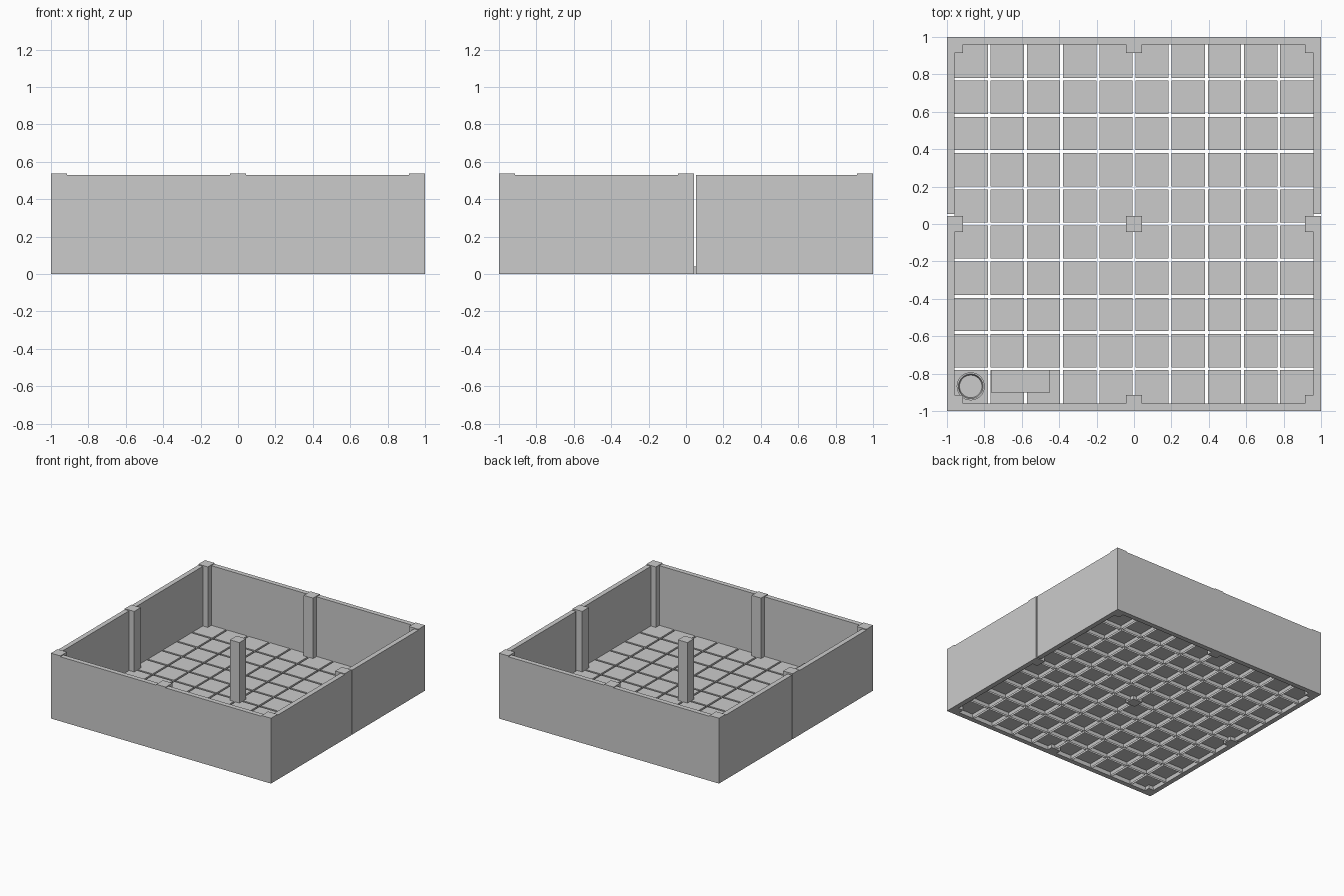
import bpy, bmesh, math
from mathutils import Matrix, Vector

cube = bpy.data.objects.get("Cube")
if cube:
    bpy.data.objects.remove(cube, do_unlink=True)

grey = bpy.data.materials.new("concrete_grey")
grey.use_nodes = True
grey.diffuse_color = (0.6, 0.6, 0.6, 1)
grey.node_tree.nodes["Principled BSDF"].inputs["Base Color"].default_value = (0.6, 0.6, 0.6, 1)


def finish(name, bm):
    mesh = bpy.data.meshes.new(name)
    bm.to_mesh(mesh)
    bm.free()
    mesh.materials.append(grey)
    obj = bpy.data.objects.new(name, mesh)
    bpy.context.collection.objects.link(obj)
    return obj


def add_box(bm, low, high):
    low, high = Vector(low), Vector(high)
    size = Matrix.Diagonal((high - low).to_4d())
    size[3][3] = 1
    return bmesh.ops.create_cube(bm, size=1, matrix=Matrix.Translation((low + high) / 2) @ size)["verts"]


def box(name, low, high):
    bm = bmesh.new()
    add_box(bm, low, high)
    return finish(name, bm)


WALL_TOP, POST_TOP, INNER, POST = 0.53, 0.537, 0.96, 0.086
TILE_TOP, PITCH, TILE = 0.04, 0.1935, 0.178

# Outer walls; each side wall has a narrow slit beside its middle post
box("front_wall", (-1, -1, 0), (1, -INNER, WALL_TOP))
box("back_wall", (-1, INNER, 0), (1, 1, WALL_TOP))
for side, x0, x1 in (("right", -1, -INNER), ("left", INNER, 1)):
    box(side + "_wall_front", (x0, -INNER, 0), (x1, 0, WALL_TOP))
    box(side + "_wall_back", (x0, 0.054, 0), (x1, INNER, WALL_TOP))

# Square posts at the corners, wall middles and centre
reach = 1 - POST / 2
for x in (-reach, 0, reach):
    for y in (-reach, 0, reach):
        h = POST / 2
        box("post", (x - h, y - h, 0), (x + h, y + h, POST_TOP))

# Floor tiles, hollowed from below
bm = bmesh.new()
for i in range(10):
    for j in range(10):
        x, y, h = (i - 4.5) * PITCH, (j - 4.5) * PITCH, TILE / 2
        add_box(bm, (x - h, y - h, 0.003), (x + h, y + h, TILE_TOP))
bm.normal_update()
undersides = [f for f in bm.faces if f.normal.z < -0.9]
bmesh.ops.inset_individual(bm, faces=undersides, thickness=0.008)
for f in undersides:
    for v in f.verts:
        v.co.z = TILE_TOP - 0.01
finish("floor_tiles", bm)

# Low block on the floor
box("floor_block", (-0.765, -0.90, TILE_TOP), (-0.45, -0.78, 0.12))

# Round bucket turned from a profile
profile = [(0, 0.04), (0.064, 0.04), (0.070, 0.19), (0.075, 0.19),
           (0.075, 0.20), (0.066, 0.20), (0.060, 0.18), (0, 0.18)]
bm = bmesh.new()
verts = [bm.verts.new((r, 0, z)) for r, z in profile]
edges = [bm.edges.new(pair) for pair in zip(verts, verts[1:])]
bmesh.ops.spin(bm, geom=verts + edges, cent=(0, 0, 0), axis=(0, 0, 1),
               angle=math.tau, steps=32)
bmesh.ops.remove_doubles(bm, verts=bm.verts, dist=0.0005)
bmesh.ops.recalc_face_normals(bm, faces=bm.faces)
bucket = finish("bucket", bm)
bucket.location = (-0.873, -0.868, 0)
bpy.ops.object.select_all(action="DESELECT")
bucket.select_set(True)
bpy.context.view_layer.objects.active = bucket
bpy.ops.object.shade_smooth_by_angle(angle=math.radians(30))
